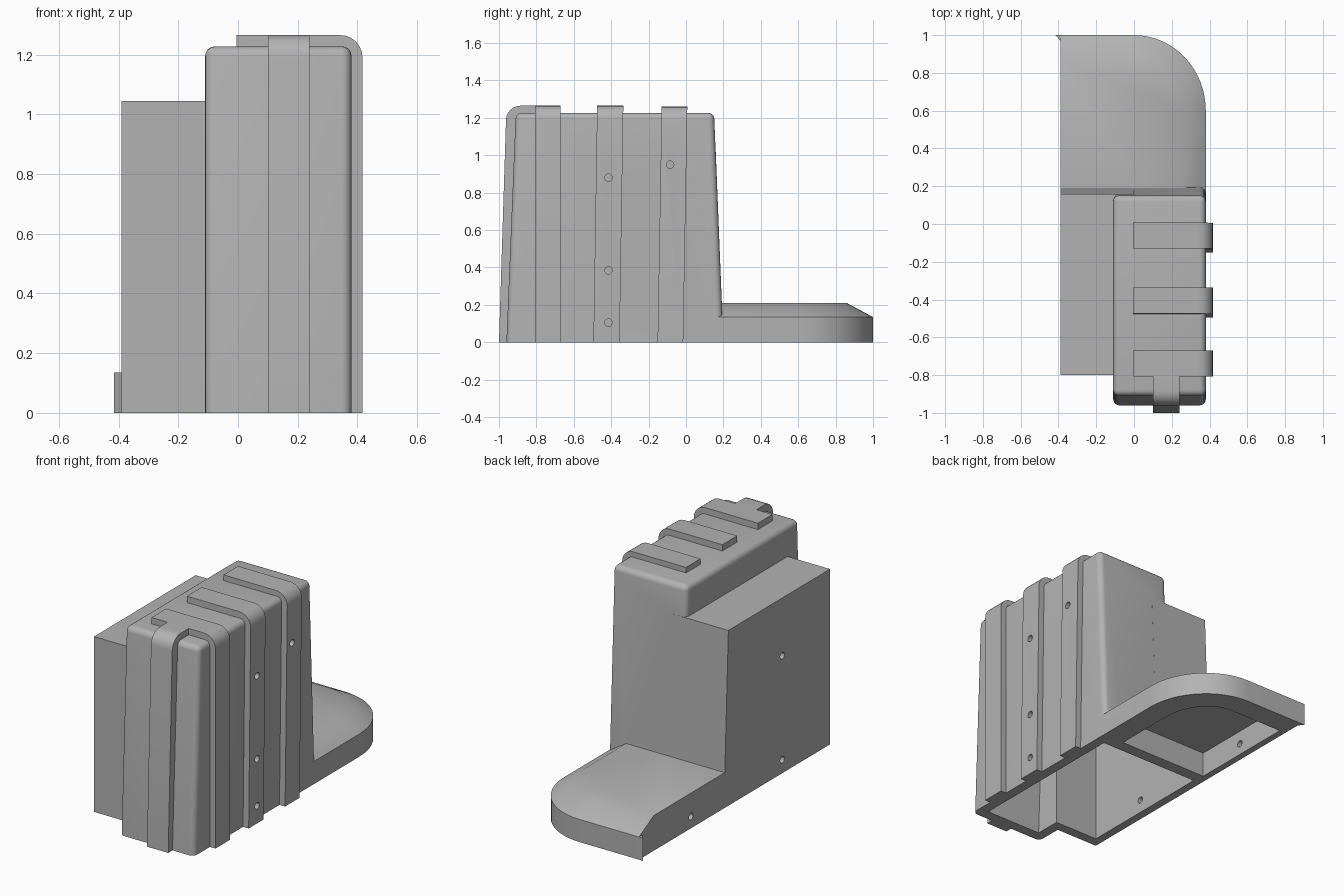
import bpy, bmesh
from math import sin, cos, pi, radians

cube = bpy.data.objects.get("Cube")
if cube:
    bpy.data.objects.remove(cube, do_unlink=True)

grey = bpy.data.materials.new("plain_grey")
grey.use_nodes = True
grey.diffuse_color = (0.45, 0.45, 0.45, 1)
grey.node_tree.nodes["Principled BSDF"].inputs["Base Color"].default_value = (0.45, 0.45, 0.45, 1)


def loft(name, rings, bevel=0):
    """Closed solid through equal-sized rings of points; bevel rounds all but the bottom edges."""
    bm = bmesh.new()
    loops = [[bm.verts.new(p) for p in ring] for ring in rings]
    n = len(loops[0])
    bm.faces.new(loops[0])
    bm.faces.new(loops[-1])
    for a, b in zip(loops, loops[1:]):
        for i in range(n):
            j = (i + 1) % n
            bm.faces.new((a[i], a[j], b[j], b[i]))
    bmesh.ops.recalc_face_normals(bm, faces=bm.faces)
    if bevel:
        edges = [e for e in bm.edges if max(v.co.z for v in e.verts) > 0.01]
        bmesh.ops.bevel(bm, geom=edges, offset=bevel, segments=5, profile=0.5, affect='EDGES')
    mesh = bpy.data.meshes.new(name)
    bm.to_mesh(mesh)
    bm.free()
    mesh.materials.append(grey)
    obj = bpy.data.objects.new(name, mesh)
    bpy.context.collection.objects.link(obj)
    return obj


def block(name, x0, x1, bottom_y, top_y, z0, z1, bevel=0):
    """Box whose y range may change from bottom to top."""
    rings = [[(x0, y[0], z), (x1, y[0], z), (x1, y[1], z), (x0, y[1], z)]
             for y, z in ((bottom_y, z0), (top_y, z1))]
    return loft(name, rings, bevel)


def arc(cx, cy, rx, ry, steps):
    return [(cx + rx * cos(pi / 2 * i / steps), cy + ry * sin(pi / 2 * i / steps))
            for i in range(steps + 1)]


def combine(target, tools, operation, keep=False):
    bpy.context.view_layer.objects.active = target
    for tool in tools:
        mod = target.modifiers.new("combine", 'BOOLEAN')
        mod.operation, mod.solver, mod.object = operation, 'EXACT', tool
        bpy.ops.object.modifier_apply(modifier=mod.name)
        if not keep:
            bpy.data.objects.remove(tool, do_unlink=True)


# Tall body, side box and low rounded toe
body = block("hollow_body", -0.11, 0.38, (-0.96, 0.2), (-0.91, 0.15), 0, 1.227, 0.032)
side_box = block("side_box", -0.39, 0.0, (-0.8, 0.2), (-0.8, 0.158), 0, 1.045)


def toe_outline(right, back, start, corner, z, left=-0.39):
    pts = [(left, start), (right, start)] + arc(0, corner, right, back - corner, 16) + [(left, back)]
    return [(x, y, z) for x, y in pts]


toe = loft("toe", [toe_outline(0.38, 1.0, 0.12, 0.6, 0),
                   toe_outline(0.38, 1.0, 0.12, 0.6, 0.135),
                   toe_outline(0.26, 0.86, 0.12, 0.57, 0.21)])
toe_lip = loft("toe_lip", [[(-0.415, 1, z), (-0.38, 1, z), (-0.38, 0.96, z), (-0.39, 0.97, z)]
                           for z in (0, 0.135)])
combine(body, [side_box, toe, toe_lip], 'UNION')

# Hollow underside
cavities = [block("body_cavity", -0.05, 0.32, (-0.9, 0.12), (-0.85, 0.09), -0.1, 1.165),
            block("box_cavity", -0.34, 0.1, (-0.74, 0.12), (-0.74, 0.094), -0.1, 0.985),
            loft("toe_cavity", [toe_outline(0.24, 0.86, 0.19, 0.57, z, -0.35)
                                for z in (-0.1, 0.15)])]
combine(body, cavities, 'DIFFERENCE')


# Raised ribs: each is an angled strip with a rounded shoulder
def rib_profile(outer, end, top=1.265, r=0.075):
    shoulder = arc(outer - r, top - r, r, r, 6)
    return [(outer, 0)] + shoulder + [(end, top), (end, 1.205), (outer - 0.06, 1.205), (outer - 0.06, 0)]


def side_rib(name, y0, y1, lean, top):
    rings = [[(x, y - lean * (1 - z / top), z) for x, z in rib_profile(0.417, -0.005, top)]
             for y in (y0, y1)]
    return loft(name, rings)


ribs = [side_rib("front_side_rib", -0.808, -0.67, 0, 1.265),
        side_rib("middle_side_rib", -0.475, -0.335, 0.02, 1.265),
        side_rib("back_side_rib", -0.13, 0.007, 0.022, 1.26)]
front_rib = loft("front_rib", [[(x, -u - 0.04 * (1 - z / 1.265), z) for u, z in rib_profile(0.96, 0.8)]
                               for x in (0.1, 0.24)])


# Small screw holes through the side walls
def hole(x, y, z):
    ring = [(y + 0.02 * cos(2 * pi * i / 16), z + 0.02 * sin(2 * pi * i / 16)) for i in range(16)]
    return loft("hole_cutter", [[(x + d, p, q) for p, q in ring] for d in (-0.08, 0.08)])


right_holes = [hole(0.38, y, z) for y, z in ((-0.415, 0.88), (-0.415, 0.385),
                                             (-0.415, 0.105), (-0.085, 0.95))]
for rib in ribs[1:]:
    combine(rib, right_holes, 'DIFFERENCE', keep=True)
left_holes = [hole(-0.39, y, z) for y, z in ((-0.35, 0.7), (-0.35, 0.08), (0.51, 0.07))]
combine(body, right_holes + left_holes, 'DIFFERENCE')

# Smooth the rounded edges and keep the rest crisp
bpy.ops.object.select_all(action='DESELECT')
for obj in [body, front_rib] + ribs:
    obj.select_set(True)
bpy.context.view_layer.objects.active = body
bpy.ops.object.shade_smooth_by_angle(angle=radians(35))
